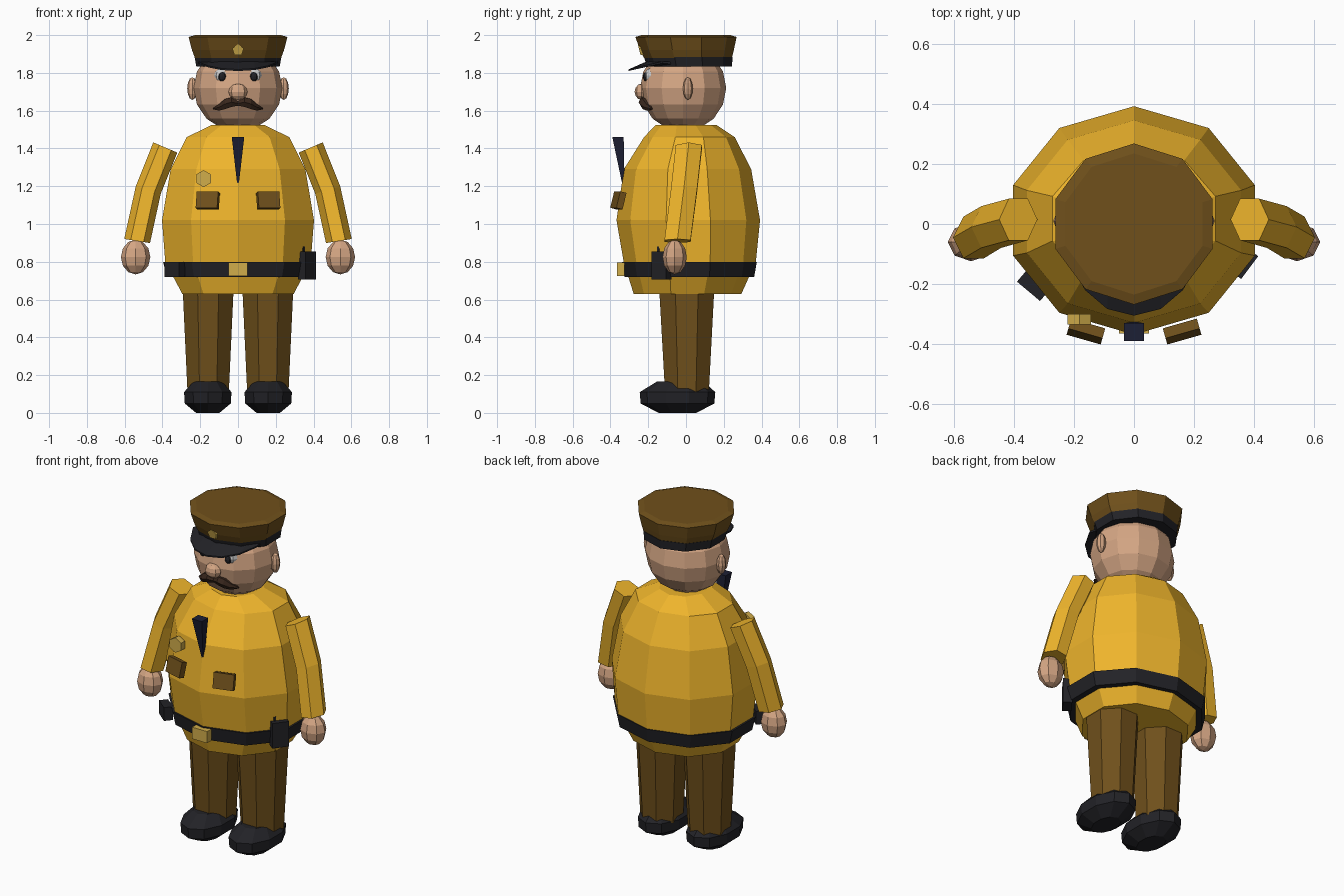
import bpy, bmesh
from math import sin, cos, pi, radians
from mathutils import Vector, Matrix

if "Cube" in bpy.data.objects:
    bpy.data.objects.remove(bpy.data.objects["Cube"])


def material(name, rgb):
    m = bpy.data.materials.new(name)
    m.diffuse_color = (*rgb, 1)
    m.use_nodes = True
    m.node_tree.nodes["Principled BSDF"].inputs["Base Color"].default_value = m.diffuse_color
    return m


YELLOW = material("yellow_cloth", (0.86, 0.46, 0.025))
BROWN = material("brown_cloth", (0.16, 0.08, 0.011))
SKIN = material("skin", (0.66, 0.38, 0.23))
BLACK = material("black_leather", (0.016, 0.016, 0.02))
NAVY = material("navy", (0.012, 0.014, 0.035))
GOLD = material("gold", (0.64, 0.42, 0.07))
HAIR = material("dark_hair", (0.04, 0.02, 0.012))
WHITE = material("eye_white", (0.75, 0.75, 0.75))


def finish(name, bm, mat):
    bmesh.ops.recalc_face_normals(bm, faces=bm.faces)
    me = bpy.data.meshes.new(name)
    bm.to_mesh(me)
    bm.free()
    me.materials.append(mat)
    ob = bpy.data.objects.new(name, me)
    bpy.context.collection.objects.link(ob)
    return ob


def loft(name, rings, mat):
    """Skin a list of equal-length point rings and cap both ends."""
    bm = bmesh.new()
    vs = [[bm.verts.new(p) for p in r] for r in rings]
    n = len(rings[0])
    for a, b in zip(vs, vs[1:]):
        for i in range(n):
            j = (i + 1) % n
            bm.faces.new((a[i], a[j], b[j], b[i]))
    bm.faces.new(vs[0])
    bm.faces.new(vs[-1])
    return finish(name, bm, mat)


def ring(c, u, v, n, start=0.0):
    c, u, v = Vector(c), Vector(u), Vector(v)
    return [c + u * cos(start + 2 * pi * i / n) + v * sin(start + 2 * pi * i / n)
            for i in range(n)]


def lathe(name, profile, mat, n=10, cx=0.0, start=pi / 2):
    """profile rows: z, x radius, y radius, y centre"""
    return loft(name, [ring((cx, cy, z), (rx, 0, 0), (0, ry, 0), n, start)
                       for z, rx, ry, cy in profile], mat)


def ball(name, loc, size, mat, seg=8, rings=6):
    bm = bmesh.new()
    bmesh.ops.create_uvsphere(bm, u_segments=seg, v_segments=rings, radius=1,
                              matrix=Matrix.Translation(loc) @ Matrix.Diagonal((*size, 1)))
    return finish(name, bm, mat)


def box(name, loc, size, mat, rz=0, rx=0):
    bm = bmesh.new()
    m = (Matrix.Translation(loc) @ Matrix.Rotation(radians(rz), 4, 'Z')
         @ Matrix.Rotation(radians(rx), 4, 'X') @ Matrix.Diagonal((*size, 1)))
    bmesh.ops.create_cube(bm, size=1, matrix=m)
    return finish(name, bm, mat)


# Torso and belt
lathe("torso", [(0.63, 0.31, 0.285, 0.008), (0.80, 0.405, 0.35, 0.02),
                (1.02, 0.423, 0.38, 0.012), (1.29, 0.375, 0.337, 0.008),
                (1.46, 0.285, 0.24, 0.018), (1.525, 0.145, 0.16, 0.0)], YELLOW)
lathe("belt", [(0.72, 0.397, 0.343, 0.018), (0.80, 0.417, 0.357, 0.018)], BLACK)
box("buckle", (0, -0.345, 0.76), (0.1, 0.04, 0.07), GOLD)
box("belt_pouch", (-0.335, -0.205, 0.76), (0.1, 0.05, 0.08), BLACK, rz=-40)
box("radio", (0.365, -0.13, 0.78), (0.095, 0.05, 0.15), BLACK, rz=53)
box("radio_antenna", (0.345, -0.145, 0.865), (0.012, 0.012, 0.03), BLACK, rz=53)

# Tie: a wedge narrowing to the bottom
loft("tie", [[(-0.033, -0.33, 1.46), (0.033, -0.33, 1.46), (0.033, -0.39, 1.46), (-0.033, -0.39, 1.46)],
             [(-0.003, -0.325, 1.2), (0.003, -0.325, 1.2), (0.003, -0.335, 1.2), (-0.003, -0.335, 1.2)]], NAVY)

# Badges
loft("chest_badge", [ring((-0.182, y, 1.24), (0.045, 0, 0), (0, 0, 0.045), 6, pi / 6)
                     for y in (-0.30, -0.335)], GOLD)
loft("cap_badge", [ring((0, y, 1.92), (0.032, 0, 0), (0, -0.008, 0.032), 5, pi / 2)
                   for y in (-0.225, -0.247)], GOLD)

# Head and nose
ball("head", (0, -0.015, 1.72), (0.235, 0.228, 0.23), SKIN, 12, 8)
ball("nose", (0, -0.235, 1.70), (0.05, 0.037, 0.043), SKIN)

# Cap
lathe("cap_band", [(1.835, 0.232, 0.225, 0.018), (1.885, 0.242, 0.235, 0.012)], BLACK)
lathe("cap_crown", [(1.88, 0.24, 0.233, 0.01), (1.92, 0.256, 0.248, 0.005),
                    (1.99, 0.275, 0.268, 0.0), (2.0, 0.24, 0.235, 0.0)], BROWN)
visor = []
for i in range(7):
    a = radians(-160 + 140 * i / 6)
    w = sin(pi * i / 6)
    inner = Vector((0.215 * cos(a), 0.21 * sin(a), 1.86))
    outer = Vector((0.225 * cos(a), 0.305 * sin(a) - 0.02 * (1 - w), 1.86 - 0.042 * w))
    down = Vector((0, 0, 0.014))
    visor.append([inner, outer, outer - down * 0.6, inner - down])
loft("cap_visor", visor, BLACK)

# Paired parts
for s, side in ((1, "left"), (-1, "right")):
    lathe(side + "_leg", [(0.1, 0.118, 0.125, 0.005), (0.66, 0.146, 0.158, 0.004)],
          BROWN, 8, 0.158 * s, pi / 8)
    # Shoe
    lathe(side + "_shoe", [(0.0, 0.065, 0.1, -0.045), (0.05, 0.128, 0.195, -0.045),
                           (0.11, 0.132, 0.2, -0.045), (0.165, 0.08, 0.125, -0.03)],
          BLACK, 10, 0.16 * s)
    # Arm and hand
    arm = [((0.385, 0.015, 1.405), 23), ((0.475, -0.01, 1.18), 16), ((0.534, -0.045, 0.91), 9)]
    loft(side + "_arm", [ring((s * c[0], c[1], c[2]),
                              (s * 0.069 * cos(radians(t)), 0, 0.069 * sin(radians(t))),
                              (0, 0.08, 0), 6) for c, t in arm], YELLOW)
    ball(side + "_hand", (0.542 * s, -0.06, 0.825), (0.078, 0.064, 0.092), SKIN)
    # Face
    ball(side + "_ear", (0.242 * s, 0.01, 1.717), (0.027, 0.026, 0.06), SKIN)
    ball(side + "_eye", (0.087 * s, -0.185, 1.785), (0.04, 0.036, 0.04), WHITE)
    ball(side + "_pupil", (0.084 * s, -0.212, 1.78), (0.021, 0.016, 0.025), BLACK)
    hair = [(0.0, -0.222, 1.638, 0.014), (0.035, -0.222, 1.645, 0.029),
            (0.07, -0.214, 1.635, 0.031), (0.1, -0.2, 1.618, 0.02), (0.132, -0.18, 1.61, 0.004)]
    loft(side + "_moustache", [ring((s * x, y, z), (0, r, 0), (0, 0, r), 6)
                               for x, y, z, r in hair], HAIR)
    # Chest pocket
    box(side + "_pocket", (0.16 * s, -0.358, 1.125), (0.118, 0.035, 0.09), BROWN,
        rz=16 * s, rx=-14)
